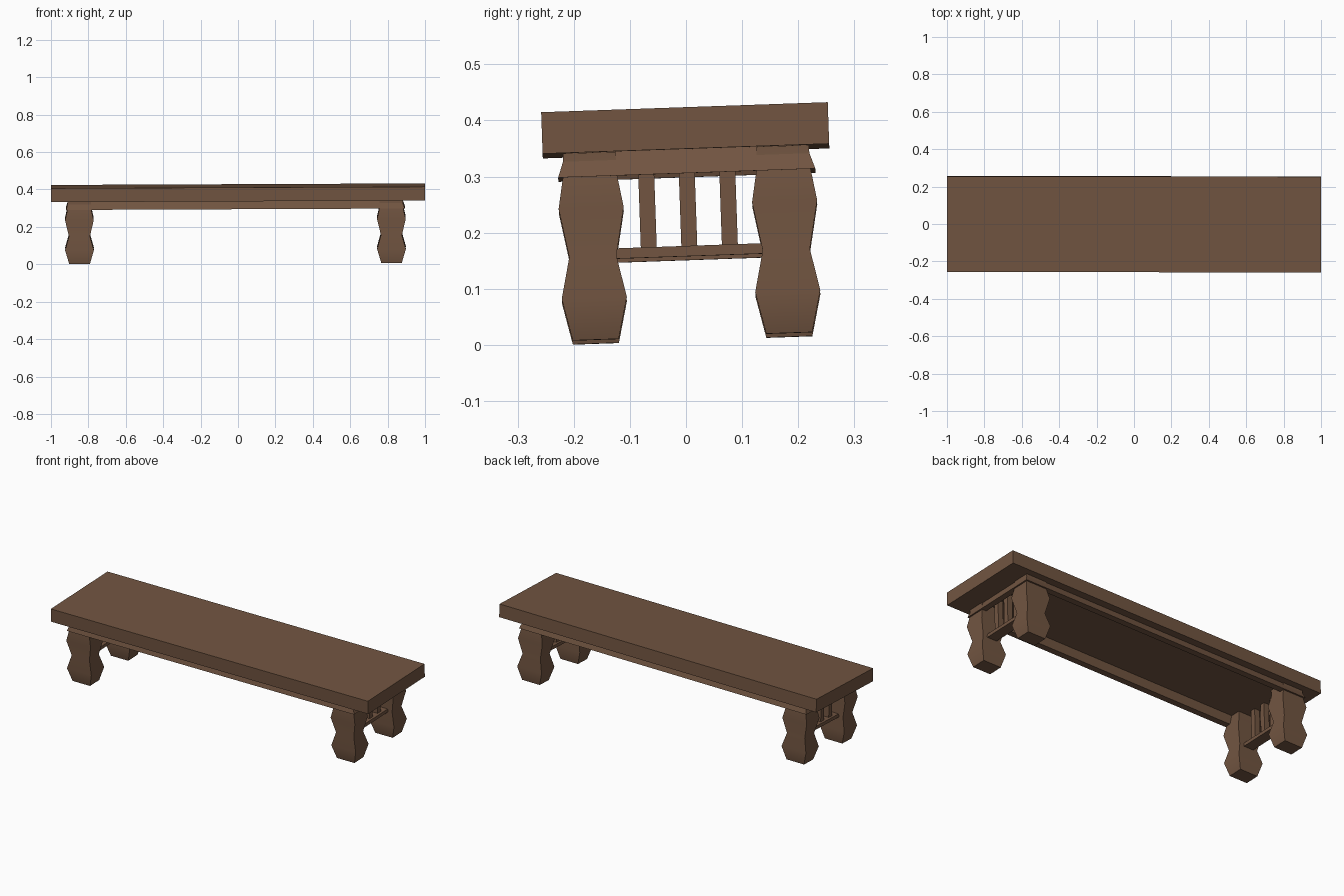
import bpy, bmesh, math
from mathutils import Matrix

if "Cube" in bpy.data.objects:
    bpy.data.objects.remove(bpy.data.objects["Cube"])

wood = bpy.data.materials.new("brown_wood")
wood.diffuse_color = (0.168, 0.091, 0.053, 1)
wood.use_nodes = True
wood.node_tree.nodes["Principled BSDF"].inputs["Base Color"].default_value = wood.diffuse_color

# The whole bench leans slightly; every part is built level, then tilted about PIVOT
PIVOT = 0.345
TILT = (Matrix.Translation((0, 0, PIVOT)) @ Matrix.Rotation(0.035, 4, 'X')
        @ Matrix.Rotation(-0.0042, 4, 'Y') @ Matrix.Translation((0, 0, -PIVOT)))
FRAME_X = -0.0145      # base sits slightly left of the top
LEG_X, LEG_Y = 0.834, 0.1725


def loft(name, rings, centre=(0, 0), closed=False, smooth=False):
    """Rectangular rings (half_x, half_y, z) joined by faces; closed makes a hollow frame."""
    bm = bmesh.new()
    cx, cy = centre
    loops = [[bm.verts.new((cx + sx * hx, cy + sy * hy, z))
              for sx, sy in ((-1, -1), (1, -1), (1, 1), (-1, 1))]
             for hx, hy, z in rings]
    pairs = list(zip(loops, loops[1:]))
    if closed:
        pairs.append((loops[-1], loops[0]))
    else:
        bm.faces.new(loops[0])
        bm.faces.new(loops[-1])
    for a, b in pairs:
        for i in range(4):
            j = (i + 1) % 4
            bm.faces.new((a[i], a[j], b[j], b[i]))
    bmesh.ops.recalc_face_normals(bm, faces=bm.faces)
    bm.transform(TILT)
    mesh = bpy.data.meshes.new(name)
    bm.to_mesh(mesh)
    bm.free()
    mesh.materials.append(wood)
    obj = bpy.data.objects.new(name, mesh)
    bpy.context.collection.objects.link(obj)
    if smooth:
        bpy.ops.object.select_all(action='DESELECT')
        obj.select_set(True)
        bpy.context.view_layer.objects.active = obj
        bpy.ops.object.shade_smooth_by_angle(angle=math.radians(42))
    return obj


# Bench top
loft("seat_top", [(1.0, 0.2555, 0.3455), (1.0, 0.2555, 0.4195)])

# Flared apron frame under the top
loft("apron", [(0.890, 0.214, 0.347), (0.906, 0.2293, 0.3025),
               (0.872, 0.195, 0.3025), (0.856, 0.180, 0.347)],
     (FRAME_X, 0), closed=True)

# Four legs with a double-bulge profile: (half_x, half_y, z)
LEG = [(0.055, 0.041, 0.0115), (0.0768, 0.058, 0.0860), (0.056, 0.042, 0.1600),
       (0.0765, 0.058, 0.2465), (0.062, 0.047, 0.3100), (0.062, 0.047, 0.3450)]
for sx, side in ((-1, "left"), (1, "right")):
    x = FRAME_X + sx * LEG_X
    for sy, end in ((-1, "front"), (1, "back")):
        loft(f"{end}_{side}_leg", LEG, (x, sy * LEG_Y), smooth=True)
    # Stretcher between the legs and three slats above it
    loft(f"{side}_stretcher", [(0.03, 0.14, 0.1545), (0.03, 0.14, 0.173)], (x, 0))
    for k in (-1, 0, 1):
        loft(f"{side}_slat", [(0.016, 0.0142, 0.172), (0.016, 0.0142, 0.346)],
             (x, k * 0.0723))
